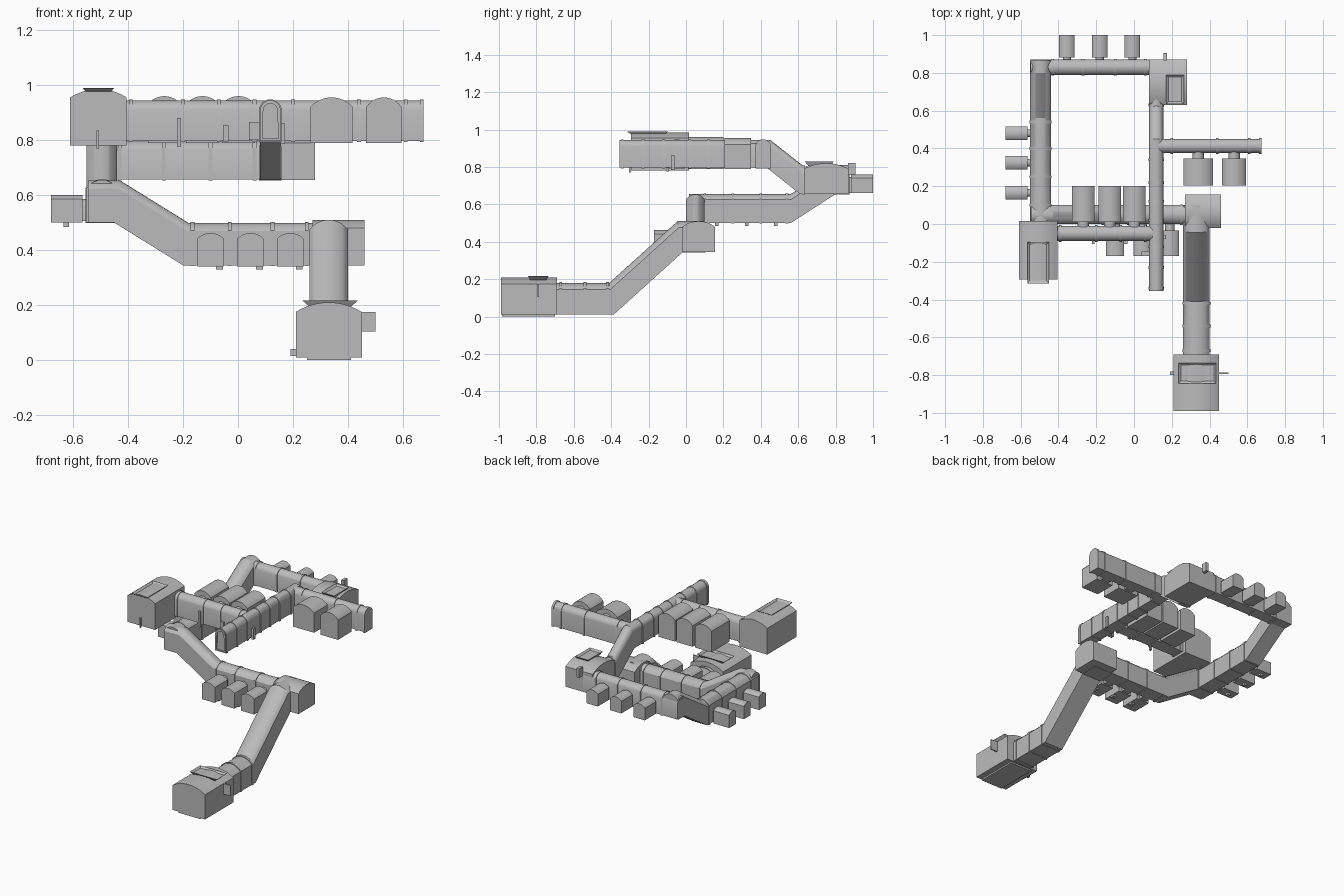
import bpy, bmesh, math
from mathutils import Vector

cube = bpy.data.objects.get("Cube")
if cube:
    bpy.data.objects.remove(cube)

grey = bpy.data.materials.new("plain_grey")
grey.use_nodes = True
COLOUR = (0.5, 0.5, 0.5, 1)
grey.diffuse_color = COLOUR
grey.node_tree.nodes["Principled BSDF"].inputs["Base Color"].default_value = COLOUR


def finish(name, bm, smooth=True):
    bmesh.ops.recalc_face_normals(bm, faces=bm.faces)
    mesh = bpy.data.meshes.new(name)
    bm.to_mesh(mesh)
    bm.free()
    mesh.materials.append(grey)
    obj = bpy.data.objects.new(name, mesh)
    bpy.context.collection.objects.link(obj)
    if smooth:
        bpy.ops.object.select_all(action='DESELECT')
        obj.select_set(True)
        bpy.context.view_layer.objects.active = obj
        bpy.ops.object.shade_smooth_by_angle(angle=math.radians(30))
    return obj


def vault(name, axis, lo, hi, path, height, rise, lean=0, open_end=None):
    """Arched tunnel: lo..hi across, path of (distance along axis, floor height)."""
    mid, w = (lo + hi) / 2, (hi - lo) / 2
    half = 2 * math.atan(rise / w)
    radius = w / math.sin(half)
    profile = [(-w, 0)]
    for i in range(13):
        a = half * (i / 6 - 1)
        profile.append((radius * math.sin(a), height - radius * (1 - math.cos(a))))
    profile.append((w, 0))
    bm = bmesh.new()
    rings = []
    for i, (along, floor) in enumerate(path):
        shift = lean if 0 < i < len(path) - 1 else 0
        ring = []
        for across, up in profile:
            s, t = along + shift * up / height, mid + across
            xy = (s, t) if axis == 'x' else (t, s)
            ring.append(bm.verts.new((*xy, floor + up)))
        rings.append(ring)
    n = len(profile)
    for a, b in zip(rings, rings[1:]):
        for j in range(n):
            bm.faces.new((a[j], a[(j + 1) % n], b[(j + 1) % n], b[j]))
    caps = [bm.faces.new(rings[0]), bm.faces.new(rings[-1])]
    # recessed doorway
    if open_end is not None:
        bm.normal_update()
        bmesh.ops.recalc_face_normals(bm, faces=bm.faces)
        cap = caps[open_end]
        inward = -cap.normal.copy()
        bmesh.ops.inset_region(bm, faces=[cap], thickness=0.012)
        res = bmesh.ops.extrude_discrete_faces(bm, faces=[cap])
        face = res['faces'][0]
        bmesh.ops.translate(bm, verts=face.verts, vec=inward * 0.1)
        edges = [e for e in bm.edges if e.is_boundary]
        if edges:
            bmesh.ops.bridge_loops(bm, edges=edges)
    return finish(name, bm)


def ribs(name, axis, lo, hi, floor, height, rise, places):
    g = 0.004
    for i, s in enumerate(places):
        vault(f"{name}_{i + 1}", axis, lo - g, hi + g,
              [(s - 0.007, floor - g), (s + 0.007, floor - g)], height + 2 * g, rise)


def box(name, x0, x1, y0, y1, z0, z1):
    bm = bmesh.new()
    bmesh.ops.create_cube(bm, size=1)
    for v in bm.verts:
        v.co = Vector((x0 if v.co.x < 0 else x1, y0 if v.co.y < 0 else y1, z0 if v.co.z < 0 else z1))
    return finish(name, bm, False)


def hatch(name, x0, x1, y0, y1, z0, z1, taper):
    """Skylight frame that widens upwards, with a sunken middle."""
    obj = box(name, x0, x1, y0, y1, z0, z1)
    cx, cy = (x0 + x1) / 2, (y0 + y1) / 2
    bm = bmesh.new()
    bm.from_mesh(obj.data)
    for v in bm.verts:
        if v.co.z < (z0 + z1) / 2:
            v.co.x = cx + (v.co.x - cx) * taper
            v.co.y = cy + (v.co.y - cy) * taper
    top = max(bm.faces, key=lambda f: f.calc_center_median().z)
    bmesh.ops.inset_region(bm, faces=[top], thickness=0.018)
    bmesh.ops.translate(bm, verts=top.verts, vec=(0, 0, (z0 - z1) * 0.4))
    bm.to_mesh(obj.data)
    bm.free()


# Entrance room and the ramp up to the lower corner room
vault("entrance_room", 'y', 0.21, 0.45, [(-0.99, 0.01), (-0.69, 0.01)], 0.2, 0.035)
hatch("entrance_hatch", 0.235, 0.435, -0.845, -0.735, 0.19, 0.216, 0.7)
box("entrance_side_plate", 0.45, 0.5, -0.795, -0.787, 0.105, 0.175)
box("entrance_side_box", 0.19, 0.21, -0.8, -0.78, 0.015, 0.04)
box("entrance_floor_pad", 0.25, 0.41, -0.985, -0.7, 0, 0.012)
vault("entrance_ramp", 'y', 0.26, 0.4,
      [(-0.7, 0.012), (-0.385, 0.012), (-0.02, 0.342), (0.1, 0.342)], 0.168, 0.035, -0.025)
ribs("ramp_rib", 'y', 0.26, 0.4, 0.014, 0.166, 0.035, (-0.67, -0.54, -0.42))
vault("lower_corner_room", 'x', -0.02, 0.155, [(0.27, 0.345), (0.46, 0.345)], 0.165, 0.03)

# Lower gallery with its ramp and front cells
vault("lower_gallery", 'x', 0.0, 0.1,
      [(0.3, 0.345), (-0.2, 0.345), (-0.45, 0.5), (-0.545, 0.5)], 0.154, 0.03, 0.02)
ribs("lower_gallery_rib", 'x', 0.0, 0.1, 0.346, 0.152, 0.03, (-0.165, -0.03, 0.125, 0.25))
for i, x in enumerate((-0.1, 0.045, 0.19)):
    vault(f"lower_cell_{i + 1}", 'y', x - 0.048, x + 0.048, [(-0.17, 0.34), (-0.035, 0.34)], 0.122, 0.02)
    vault(f"lower_cell_neck_{i + 1}", 'y', x - 0.025, x + 0.025, [(-0.04, 0.345), (0.01, 0.345)], 0.1, 0.02)
    box(f"lower_cell_vent_{i + 1}", x + 0.02, x + 0.045, -0.12, -0.09, 0.33, 0.345)

# Side gallery climbing to the back, with outer cells
vault("side_gallery", 'y', -0.55, -0.44,
      [(0.015, 0.5), (0.56, 0.5), (0.8, 0.655), (0.868, 0.655)], 0.155, 0.03)
ribs("side_gallery_rib", 'y', -0.55, -0.44, 0.502, 0.152, 0.03, (0.1, 0.25, 0.4, 0.54))
for i, y in enumerate((0.165, 0.325, 0.48)):
    vault(f"side_cell_{i + 1}", 'x', y - 0.036, y + 0.036, [(-0.68, 0.5), (-0.565, 0.5)], 0.1, 0.015)
    vault(f"side_cell_neck_{i + 1}", 'x', y - 0.02, y + 0.02, [(-0.57, 0.505), (-0.54, 0.505)], 0.08, 0.015)
    box(f"side_cell_vent_{i + 1}", -0.635, -0.615, y - 0.01, y + 0.01, 0.485, 0.502)

# Back gallery with rear cells and the back corner room
vault("back_gallery", 'x', 0.79, 0.87, [(-0.548, 0.656), (0.15, 0.656)], 0.14, 0.028)
ribs("back_gallery_rib", 'x', 0.79, 0.87, 0.658, 0.138, 0.028, (-0.43, -0.27, -0.1, 0.06))
for i, x in enumerate((-0.355, -0.182, -0.008)):
    vault(f"back_cell_{i + 1}", 'y', x - 0.041, x + 0.041, [(0.882, 0.66), (1.0, 0.66)], 0.1, 0.02)
    vault(f"back_cell_neck_{i + 1}", 'y', x - 0.022, x + 0.022, [(0.86, 0.662), (0.89, 0.662)], 0.085, 0.02)
vault("back_corner_room", 'x', 0.63, 0.87, [(0.08, 0.655), (0.28, 0.655)], 0.165, 0.03)
hatch("back_hatch", 0.17, 0.265, 0.635, 0.79, 0.805, 0.83, 0.75)
box("back_service_door", 0.155, 0.175, 0.865, 0.905, 0.76, 0.82)

# Upper gallery running forward to an open doorway
vault("upper_gallery", 'y', 0.08, 0.155,
      [(0.66, 0.655), (0.61, 0.655), (0.43, 0.797), (-0.355, 0.797)], 0.148, 0.036, 0.02, open_end=1)
ribs("upper_gallery_rib", 'y', 0.08, 0.155, 0.797, 0.147, 0.036,
     (-0.34, -0.23, -0.12, 0.02, 0.12, 0.22, 0.34))
ribs("upper_ramp_rib", 'y', 0.08, 0.155, 0.657, 0.147, 0.036, (0.63,))

# East wing with two large cells
vault("east_gallery", 'x', 0.375, 0.45, [(0.12, 0.797), (0.675, 0.797)], 0.147, 0.034, open_end=1)
ribs("east_gallery_rib", 'x', 0.375, 0.45, 0.797, 0.147, 0.034, (0.2, 0.44, 0.61, 0.668))
for i, (x, w) in enumerate(((0.34, 0.077), (0.53, 0.064))):
    vault(f"east_cell_{i + 1}", 'y', x - w, x + w, [(0.205, 0.79), (0.348, 0.79)], 0.165, 0.034)
    vault(f"east_cell_neck_{i + 1}", 'y', x - 0.03, x + 0.03, [(0.34, 0.797), (0.4, 0.797)], 0.13, 0.025)

# West wing with three cells and the large end room
vault("west_gallery", 'x', -0.09, -0.01, [(-0.42, 0.797), (0.1, 0.797)], 0.147, 0.034)
ribs("west_gallery_rib", 'x', -0.09, -0.01, 0.797, 0.147, 0.034, (-0.39, -0.2, -0.07, 0.06))
for i, x in enumerate((-0.268, -0.129, 0.002)):
    vault(f"west_cell_{i + 1}", 'y', x - 0.06, x + 0.06, [(0.01, 0.79), (0.2, 0.79)], 0.17, 0.03)
    vault(f"west_cell_neck_{i + 1}", 'y', x - 0.03, x + 0.03, [(-0.03, 0.797), (0.02, 0.797)], 0.13, 0.025)
vault("end_room", 'y', -0.61, -0.405, [(-0.295, 0.78), (0.015, 0.78)], 0.205, 0.03)
hatch("end_room_hatch", -0.565, -0.45, -0.315, -0.095, 0.965, 0.99, 0.65)
box("end_room_pipe", -0.515, -0.505, -0.305, -0.295, 0.77, 0.835)

# Wall fittings
box("west_wall_pipe", -0.222, -0.208, -0.105, -0.09, 0.775, 0.88)
box("west_wall_panel", -0.055, -0.035, -0.105, -0.09, 0.795, 0.855)
box("upper_wall_panel", 0.04, 0.08, -0.17, -0.145, 0.8, 0.865)
box("upper_wall_pipe", 0.155, 0.17, -0.08, -0.06, 0.785, 0.86)
